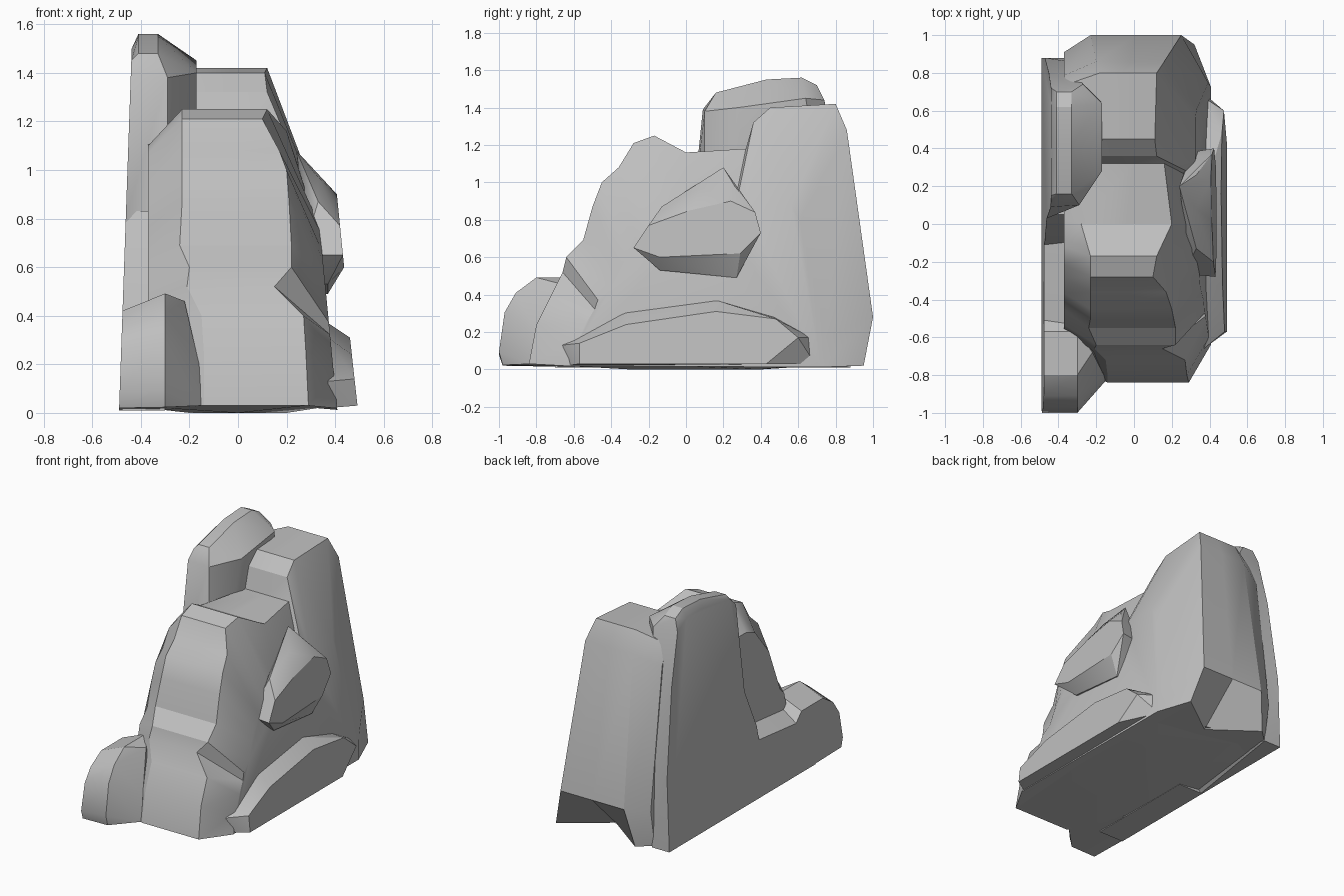
import bpy, bmesh
from math import radians

cube = bpy.data.objects.get("Cube")
if cube:
    bpy.data.objects.remove(cube, do_unlink=True)

stone = bpy.data.materials.new("grey stone")
stone.use_nodes = True
GREY = (.52, .52, .52, 1)
stone.diffuse_color = GREY
stone.node_tree.nodes["Principled BSDF"].inputs["Base Color"].default_value = GREY


def finish(name, bm):
    """Turn a bmesh into a finished stone object."""
    bmesh.ops.recalc_face_normals(bm, faces=bm.faces)
    mesh = bpy.data.meshes.new(name)
    bm.to_mesh(mesh)
    bm.free()
    mesh.materials.append(stone)
    obj = bpy.data.objects.new(name, mesh)
    bpy.context.collection.objects.link(obj)
    bpy.ops.object.select_all(action='DESELECT')
    obj.select_set(True)
    bpy.context.view_layer.objects.active = obj
    bpy.ops.object.shade_smooth_by_angle(angle=radians(28))
    return obj


def hull(name, points):
    """Faceted convex boulder around a few corner points."""
    bm = bmesh.new()
    for p in points:
        bm.verts.new(p)
    result = bmesh.ops.convex_hull(bm, input=bm.verts)
    spare = {e for e in result["geom_interior"] + result["geom_unused"]
             if isinstance(e, bmesh.types.BMVert)}
    bmesh.ops.delete(bm, geom=list(spare), context='VERTS')
    bmesh.ops.dissolve_limit(bm, angle_limit=radians(3), verts=bm.verts, edges=bm.edges)
    return finish(name, bm)


def loft(name, rings):
    """Skin matching closed rings and cap both ends."""
    bm = bmesh.new()
    loops = [[bm.verts.new(p) for p in ring] for ring in rings]
    count = len(loops[0])
    for a, b in zip(loops, loops[1:]):
        for i in range(count):
            j = (i + 1) % count
            bm.faces.new((a[i], a[j], b[j], b[i]))
    caps = [bm.faces.new(loops[0]), bm.faces.new(loops[-1])]
    bmesh.ops.triangulate(bm, faces=caps)
    return finish(name, bm)


def wall_x(z):
    """The flat side leans slightly inward with height."""
    return -.49 + .035 * z


# Main rock: stepped central strip as (y, z, left edge x, right edge x)
strip = [
    (-.84, .03, -.14, .29), (-.8, .24, -.14, .28), (-.72, .4, -.15, .27),
    (-.66, .52, -.21, .15), (-.64, .6, -.2, .22), (-.55, .69, -.24, .22),
    (-.5, .87, -.23, .21), (-.45, 1, -.23, .2), (-.36, 1.08, -.23, .17),
    (-.28, 1.21, -.23, .1), (-.17, 1.25, -.23, .12), (0, 1.16, -.28, .2),
    (.32, 1.18, -.17, .16), (.36, 1.32, -.17, .12), (.45, 1.4, -.17, .11),
    (.8, 1.42, -.18, .12), (.86, 1.28, -.2, .16), (1, .28, -.23, .25),
    (.95, .02, -.28, .32),
]


def right_flank(y, z):
    return (.41 - .06 * z, y * (.76 - .04 * z), z * .62)


def left_flank(y, z):
    return (-.37, y * .88 + .03, z * (.88 if y < 0 else .95))


def middle(y, z, left, right):
    """Centre line, with a shallow cove under the back."""
    cove = .22 if y > .9 and z < .1 else 0
    return ((left + right) / 2, y - cove, z)


loft("main_rock", [
    [left_flank(y, z) for y, z, l, r in strip],
    [(l, y, z) for y, z, l, r in strip],
    [middle(*p) for p in strip],
    [(r, y, z) for y, z, l, r in strip],
    [right_flank(y, z) for y, z, l, r in strip],
])

# Tall slab standing on the flat side
wall = [(.03, .01), (.03, .8), (.09, 1.39), (.15, 1.45), (.45, 1.5),
        (.62, 1.5), (.72, 1.44), (.8, 1.1), (.88, .5), (.88, .01)]
ridge = [(x, y, z) for x in (-.41, -.33) for y, z in ((.16, 1.48), (.43, 1.55), (.62, 1.56), (.7, 1.52))]
inner = [(-.29, .1, 1.38), (-.29, .1, .2), (-.17, .28, 1.4), (-.17, .3, 1.1), (-.17, .64, 1.45),
         (-.27, .74, 1.44), (-.36, .88, .01), (-.34, .86, .6)]
hull("tall_slab", [(wall_x(z), y, z) for y, z in wall] + ridge + inner)

# Low ledge along the flat side, with a step up to the slab
side = [(-.7, .01), (-.7, .34), (-.45, .32), (-.17, .32), (-.1, .4), (.1, .4), (.1, .01)]
hull("side_ledge", [(wall_x(z), y, z) for y, z in side]
     + [(-.3, y, z + .1 if z > .1 else z) for y, z in side])
step = [(-.13, .3), (-.09, .5), (0, .62), (.05, .83), (.2, .83), (.2, .3)]
hull("ledge_step", [(x, y, z) for y, z in step for x in (wall_x(z), -.36)])

# Front foot
foot = [(-.98, .02), (-1, .08), (-.97, .26), (-.91, .35), (-.8, .42), (-.57, .42), (-.45, .3), (-.45, .01)]
hull("front_foot", [(wall_x(z), y, z) for y, z in foot]
     + [(-.3, y, z * 1.17) for y, z in foot]
     + [(-.15, -.83, .03), (-.16, -.8, .2), (-.22, -.68, .46), (-.2, -.5, .03)])

# Bump on the side flank, blending upward into the rock
bump = [(-.28, .65), (-.14, .6), (.29, .62), (.4, .73), (.37, .84), (.24, .9), (.02, .85), (-.2, .77)]
hull("side_bump", [(.435 - .1 * (z - .62), y, z) for y, z in bump]
     + [(.3, y * .95, z) for y, z in bump]
     + [(x, y, z) for x in (.37, .3) for y, z in ((-.14, .53), (.27, .49))]
     + [(.33, -.13, .87), (.33, .08, .97), (.33, .26, .98), (.24, .2, 1.08)])

# Low skirt stone at the base
skirt = [(-.57, .03), (.43, .03), (.6, .17), (.48, .27), (.16, .31), (-.32, .24), (-.57, .14)]
skirt_back = [(-.66, .13), (-.32, .31), (.16, .37), (.47, .28), (.67, .17), (.69, .03), (-.64, .02)]
hull("base_skirt", [(.495 - .11 * z, y, z) for y, z in skirt]
     + [(.37, y, z) for y, z in skirt_back])

# Shallow underside
hull("underside", [(-.46, -.8, .03), (.28, -.82, .03), (.46, -.55, .04),
                   (.46, .42, .04), (.38, .66, .03), (.25, .7, .03), (-.23, .7, .03),
                   (-.46, .86, .03), (0, -.3, 0), (.2, .4, 0), (-.2, .3, 0)])
